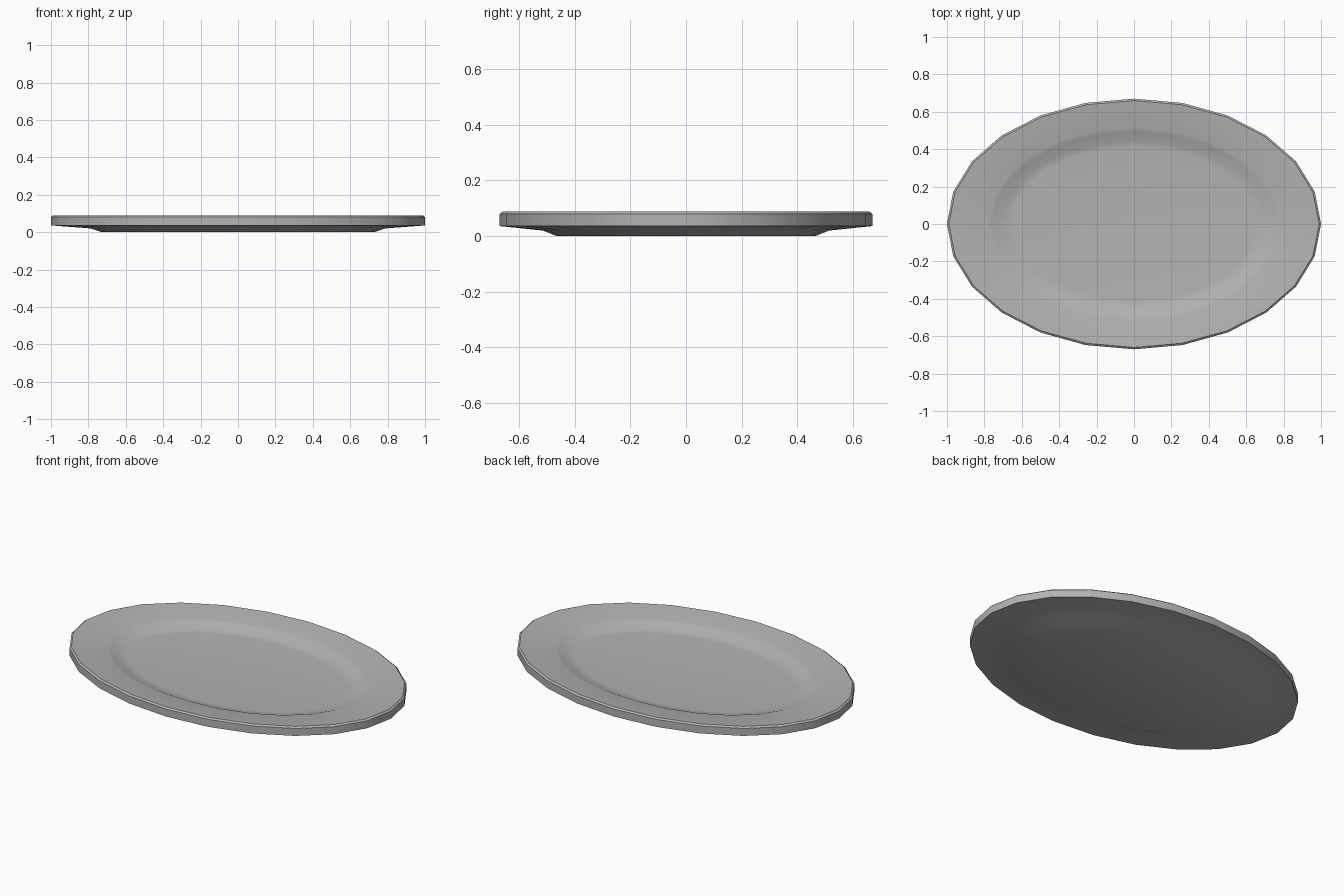
import bpy, bmesh, math

cube = bpy.data.objects.get("Cube")
if cube:
    bpy.data.objects.remove(cube)

SIDES = 24

# Single glaze colour
glaze = bpy.data.materials.new("grey_glaze")
glaze.use_nodes = True
colour = (0.45, 0.45, 0.45, 1)
glaze.diffuse_color = colour
glaze.node_tree.nodes["Principled BSDF"].inputs["Base Color"].default_value = colour

# Cross-section from the underside to the well floor: x radius, y radius, height
profile = [
    (0.73, 0.465, 0.0),     # foot
    (0.79, 0.515, 0.02),    # underside of the well wall
    (1.0, 0.67, 0.036),     # lower outer edge
    (1.0, 0.67, 0.08),      # upper outer edge
    (0.99, 0.66, 0.088),    # chamfered lip
    (0.78, 0.515, 0.071),   # inner end of the rim
    (0.76, 0.495, 0.066),
    (0.70, 0.445, 0.043),   # well wall
    (0.66, 0.41, 0.04),     # well floor
]

bm = bmesh.new()
rings = []
for rx, ry, z in profile:
    angles = [math.tau * i / SIDES for i in range(SIDES)]
    rings.append([bm.verts.new((rx * math.cos(a), ry * math.sin(a), z)) for a in angles])

# Skin the rings, then close the foot and the well floor
for low, high in zip(rings, rings[1:]):
    for i in range(SIDES):
        j = (i + 1) % SIDES
        bm.faces.new((low[i], low[j], high[j], high[i]))
bm.faces.new(rings[0][::-1])
bm.faces.new(rings[-1])
bmesh.ops.recalc_face_normals(bm, faces=bm.faces)

mesh = bpy.data.meshes.new("oval_platter")
bm.to_mesh(mesh)
bm.free()
mesh.materials.append(glaze)
platter = bpy.data.objects.new("oval_platter", mesh)
bpy.context.collection.objects.link(platter)

# Smooth glaze with a crisp outer lip
bpy.context.view_layer.objects.active = platter
platter.select_set(True)
bpy.ops.object.shade_smooth_by_angle(angle=math.radians(40))
